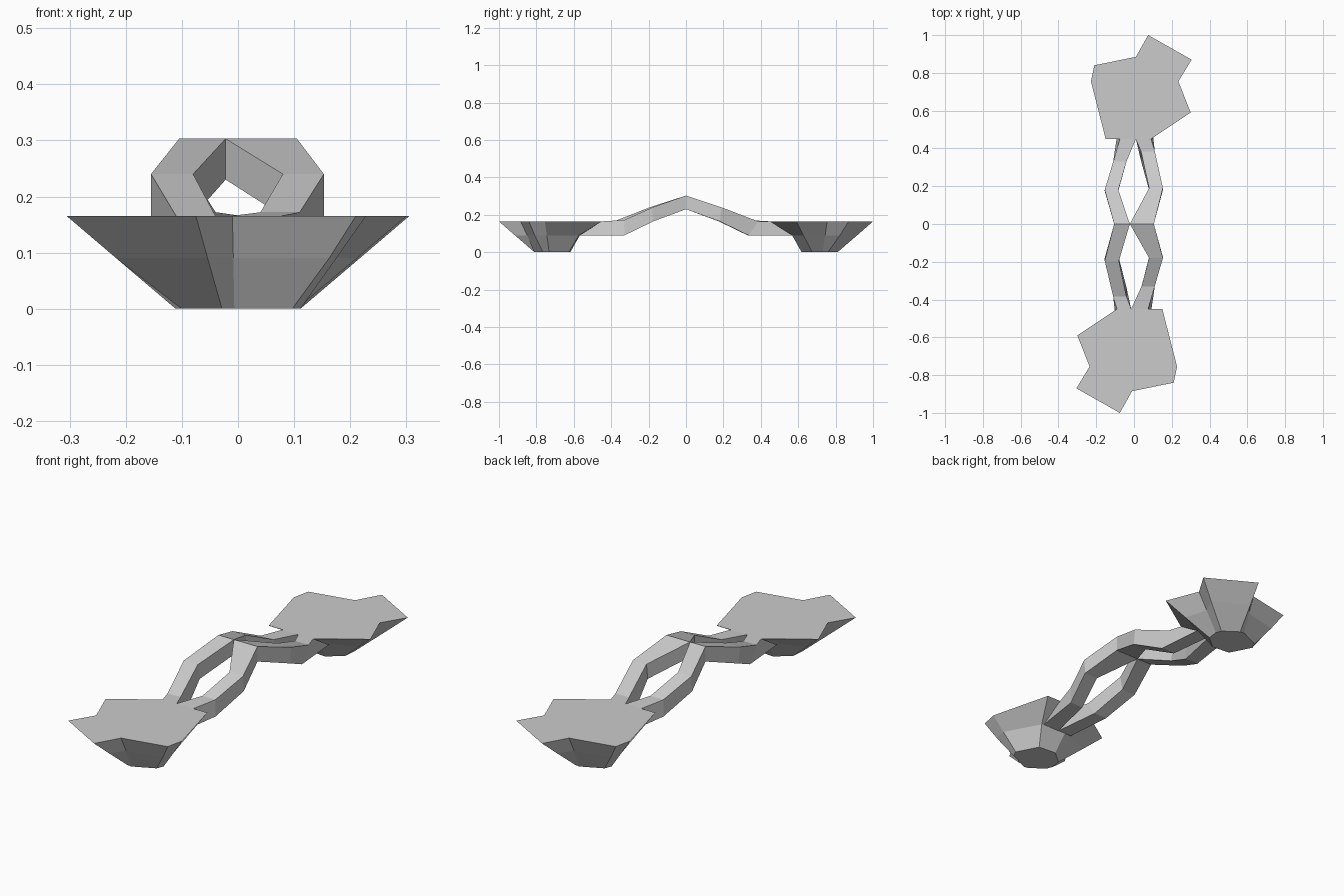
import bpy, math
from mathutils import Vector

if "Cube" in bpy.data.objects:
    bpy.data.objects.remove(bpy.data.objects["Cube"])


def make_object(name, verts, faces):
    mesh = bpy.data.meshes.new(name)
    mesh.from_pydata(verts, [], faces)
    mesh.update()
    obj = bpy.data.objects.new(name, mesh)
    bpy.context.collection.objects.link(obj)
    return obj


def loft(name, rings):
    """Skin a row of closed rings and cap both ends."""
    n = len(rings[0])
    faces = [tuple(range(n))[::-1],
             tuple((len(rings) - 1) * n + i for i in range(n))]
    for r in range(len(rings) - 1):
        for i in range(n):
            j = (i + 1) % n
            faces.append((r * n + i, r * n + j, (r + 1) * n + j, (r + 1) * n + i))
    return make_object(name, [v for ring in rings for v in ring], faces)


TOP, MID = 0.165, 0.09

# Floating islands: x, y of the flat top outline, how far the middle ring moves in
outline = [(0.09, 0.45, 0.7), (0.30, 0.59, 0.45), (0.235, 0.755, 0.45),
           (0.305, 0.87, 0.43), (0.075, 1.0, 0.45), (0.01, 0.885, 0.5),
           (-0.21, 0.84, 0.42), (-0.228, 0.755, 0.45), (-0.15, 0.45, 0.7)]
center = Vector((0, 0.713))


def island(name, turn):
    rings = [[], [], []]
    for x, y, inset in outline:
        p = Vector((x, y))
        a = math.atan2(p.y - center.y, p.x - center.x)
        foot = center + Vector((0.113 * math.cos(a), 0.1 * math.sin(a)))
        mid = p.lerp(foot, inset)
        for ring, q, z in zip(rings, (foot, mid, p), (0, MID, TOP)):
            ring.append((turn * q.x, turn * q.y, z))
    return loft(name, rings)


island("back_island", 1)
island("front_island", -1)

# Bridge strands: x left, x right, y of top edge, y of bottom edge, top z, bottom z
left = [(-0.09, -0.015, -0.45, -0.57, TOP, MID),
        (-0.11, -0.04, -0.385, -0.335, TOP, MID),
        (-0.155, -0.08, -0.195, -0.18, 0.24, 0.165),
        (-0.105, -0.022, 0, 0, 0.303, 0.23),
        (-0.155, -0.083, 0.18, 0.175, 0.24, 0.165),
        (-0.11, -0.04, 0.33, 0.33, 0.172, MID),
        (-0.075, 0.01, 0.45, 0.57, TOP, MID)]
right = [(-0.015, 0.075, -0.45, -0.57, TOP, MID),
         (0.04, 0.11, -0.33, -0.33, 0.172, MID),
         (0.08, 0.153, -0.18, -0.175, 0.24, 0.165),
         (-0.022, 0.105, 0, 0, 0.303, 0.23),
         (0.08, 0.153, 0.19, 0.18, 0.24, 0.165),
         (0.037, 0.11, 0.385, 0.335, TOP, MID),
         (0.01, 0.09, 0.45, 0.57, TOP, MID)]

for name, stations in (("left_bridge", left), ("right_bridge", right)):
    loft(name, [[(a, yb, zb), (a, yt, zt), (b, yt, zt), (b, yb, zb)]
                for a, b, yt, yb, zt, zb in stations])
